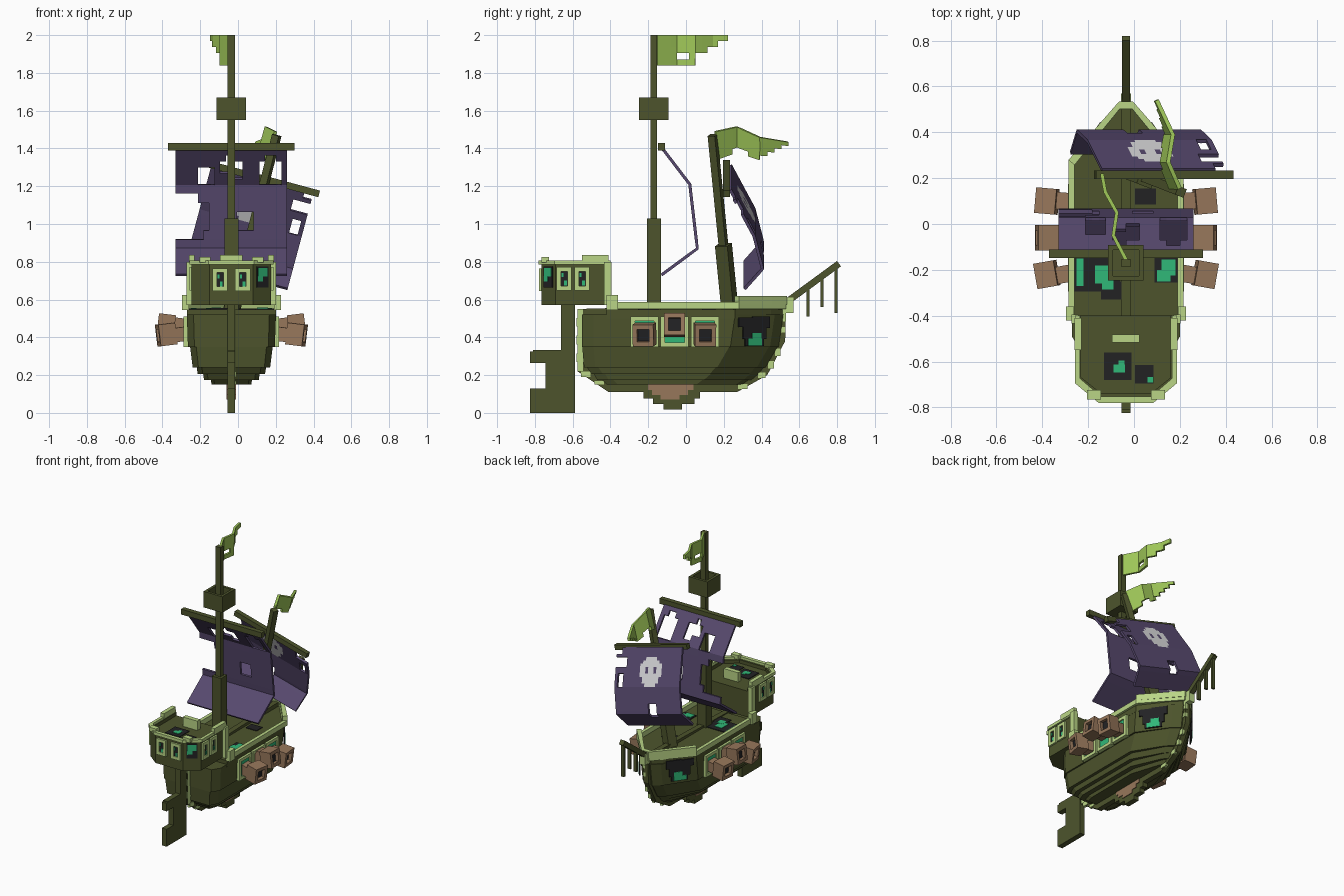
import bpy, bmesh, math
from mathutils import Vector, Matrix

if "Cube" in bpy.data.objects:
    bpy.data.objects.remove(bpy.data.objects["Cube"])

CX = -0.035  # ship centre line


def material(name, rgb):
    m = bpy.data.materials.new(name)
    m.diffuse_color = [((c / 255 + 0.055) / 1.055) ** 2.4 for c in rgb] + [1]
    m.use_nodes = True
    m.node_tree.nodes["Principled BSDF"].inputs["Base Color"].default_value = m.diffuse_color
    return m


OLIVE = material("olive wood", (77, 84, 44))
LIGHT = material("pale green trim", (186, 213, 134))
FLAG = material("flag green", (160, 200, 89))
PURPLE = material("purple cloth", (87, 73, 110))
BROWN = material("brown wood", (151, 119, 91))
BLACK = material("black", (34, 34, 36))
GLOW = material("bright green", (48, 184, 120))
GREY = material("pale grey", (218, 218, 220))


def finish(name, bm, mats):
    bmesh.ops.recalc_face_normals(bm, faces=bm.faces[:])
    me = bpy.data.meshes.new(name)
    bm.to_mesh(me)
    bm.free()
    for m in mats:
        me.materials.append(m)
    ob = bpy.data.objects.new(name, me)
    bpy.context.collection.objects.link(ob)
    return ob


def box(name, mat, c, size, rot=None, inset=None):
    """Box; inset = (local direction, border, depth, material) sinks one face."""
    bm = bmesh.new()
    bmesh.ops.create_cube(bm, size=1, matrix=Matrix.Diagonal((*size, 1)))
    mats = [mat]
    if inset:
        d, border, depth, inner = inset
        bm.normal_update()
        f = max(bm.faces, key=lambda f: f.normal.dot(Vector(d)))
        bmesh.ops.inset_individual(bm, faces=[f], thickness=border, use_even_offset=True)
        r = bmesh.ops.extrude_discrete_faces(bm, faces=[f])["faces"][0]
        bmesh.ops.translate(bm, verts=r.verts[:], vec=Vector(d) * -depth)
        r.material_index = 1
        mats.append(inner)
    bm.transform(Matrix.Translation(c) @ (rot or Matrix()))
    return finish(name, bm, mats)


def beam(name, mat, a, b, w):
    a, b = Vector(a), Vector(b)
    rot = (b - a).to_track_quat('Z', 'Y').to_matrix().to_4x4()
    return box(name, mat, (a + b) / 2, (w, w, (b - a).length), rot)


def loft(name, mat, low, high):
    bm = bmesh.new()
    n = len(low)
    v = [bm.verts.new(p) for p in low + high]
    bm.faces.new(v[:n])
    bm.faces.new(v[n:])
    for i in range(n):
        j = (i + 1) % n
        bm.faces.new((v[i], v[j], v[n + j], v[n + i]))
    return finish(name, bm, [mat])


def mirrored(half):
    return half + [(-x, y) for x, y in reversed(half)]


def at(outline, z):
    return [(x + CX, y, z) for x, y in outline]


def rail(name, mat, outline, z0, z1, k, ky, yc=-0.4):
    """Open wall following an outline, thickened towards (0, yc)."""
    inner = [(x * k, yc + (y - yc) * ky) for x, y in outline]
    ring = outline + inner[::-1]
    return loft(name, mat, at(ring, z0), at(ring, z1))


def sheet(name, rows, cols, pos, pick, mats, thick=0.016):
    """Cloth of square cells; pick returns a material index or None for a hole."""
    bm = bmesh.new()
    v = [[bm.verts.new(pos(r, c)) for c in range(cols + 1)] for r in range(rows + 1)]
    for r in range(rows):
        for c in range(cols):
            i = pick(r, c)
            if i is not None:
                f = bm.faces.new((v[r][c], v[r][c + 1], v[r + 1][c + 1], v[r + 1][c]))
                f.material_index = i
    for p in [p for p in bm.verts if not p.link_faces]:
        bm.verts.remove(p)
    ob = finish(name, bm, mats)
    s = ob.modifiers.new("thickness", 'SOLIDIFY')
    s.thickness, s.offset = thick, 0
    return ob


def along(path, counts):
    pts = [Vector(path[0])]
    for a, b, n in zip(path, path[1:], counts):
        pts += [Vector(a).lerp(Vector(b), (i + 1) / n) for i in range(n)]
    return pts


def cut(holes, r, c):
    return any(a <= r <= b and d <= c <= e for a, b, d, e in holes)


# Hull: overlapping strakes with a pointed bow
def hull_outline(w, y0, y1):
    return mirrored([(w * 0.85, y0), (w, y0 + 0.06), (w, y1 - 0.255), (w * 0.36, y1 - 0.045), (w * 0.12, y1)])


for i, (z0, z1, w0, w1, ya, yb, yc, yd) in enumerate([
        (0.15, 0.18, 0.105, 0.11, -0.42, -0.45, 0.31, 0.35), (0.175, 0.21, 0.145, 0.15, -0.47, -0.49, 0.35, 0.39),
        (0.205, 0.25, 0.178, 0.185, -0.50, -0.53, 0.38, 0.42), (0.24, 0.36, 0.205, 0.22, -0.54, -0.55, 0.42, 0.49),
        (0.35, 0.52, 0.23, 0.236, -0.55, -0.55, 0.49, 0.515)]):
    loft(f"hull_strake_{i}", OLIVE, at(hull_outline(w0, ya, yc), z0), at(hull_outline(w1, yb, yd), z1))
profile = [(-0.575, 0.55), (-0.575, 0.22), (-0.41, 0.11), (0.27, 0.11), (0.43, 0.2), (0.525, 0.38), (0.53, 0.58)]
loft("keel", OLIVE, [(CX - 0.02, y, z) for y, z in profile], [(CX + 0.02, y, z) for y, z in profile])
for y, w, z in [(-0.075, 0.30, 0.095), (-0.065, 0.22, 0.065), (-0.07, 0.10, 0.035)]:
    box("keel_fin", OLIVE, (CX, y, z), (0.04, w, 0.035))
for y, w, z in [(-0.08, 0.24, 0.135), (-0.085, 0.19, 0.11), (-0.085, 0.10, 0.085)]:
    box("keel_patch", BROWN, (CX, y, z), (0.05, w, 0.028))
# Ragged pale edging along the keel line at stern and bow
for k in range(7):
    box("stern_edging", LIGHT, (CX, -0.56, 0.245 + k * 0.047), (0.046, 0.028 + 0.012 * (k % 2), 0.047))
for y, z, w, h in [(-0.53, 0.205, 0.05, 0.03), (-0.46, 0.16, 0.05, 0.02), (0.3, 0.14, 0.05, 0.025),
                   (0.40, 0.20, 0.04, 0.03), (0.45, 0.255, 0.03, 0.04),
                   (0.485, 0.32, 0.03, 0.04), (0.515, 0.44, 0.025, 0.03), (0.51, 0.51, 0.04, 0.05)]:
    box("keel_edging", LIGHT, (CX + 0.014, y, z), (0.02, w, h))

# Deck, bulwark and pale rail
edge = mirrored([(0.236, -0.42), (0.236, 0.26), (0.09, 0.45), (0.03, 0.51)])
loft("deck", OLIVE, at(edge, 0.5), at(edge, 0.548))
edge = mirrored([(0.25, -0.42), (0.25, 0.28), (0.10, 0.45), (0.03, 0.53)])
rail("deck_rail", LIGHT, edge, 0.55, 0.587, 0.9, 0.968)
rail("bow_rail", LIGHT, mirrored([(0.25, 0.28), (0.10, 0.455), (0.03, 0.535)]), 0.575, 0.62, 0.9, 0.965)
box("stem_cap", LIGHT, (CX, 0.54, 0.57), (0.045, 0.06, 0.08))

# Rudder
box("rudder_post", OLIVE, (CX, -0.625, 0.285), (0.04, 0.075, 0.57))
for z, h, y in [(0.065, 0.13, -0.825), (0.2, 0.14, -0.745), (0.295, 0.06, -0.825), (0.325, 0.015, -0.81)]:
    box("rudder_blade", OLIVE, (CX, (y - 0.6) / 2, z), (0.04, -0.6 - y, h))

# Stern castle with chamfered rear corners
castle = mirrored([(0.21, -0.40), (0.21, -0.69), (0.115, -0.765)])
loft("castle", OLIVE, at(castle, 0.57), at(castle, 0.765))
rail("castle_wall", OLIVE, castle, 0.76, 0.79, 0.93, 0.93)
rail("castle_rail", LIGHT, mirrored([(0.222, -0.40), (0.222, -0.695), (0.12, -0.78)]), 0.785, 0.808, 0.9, 0.93)
box("castle_step", LIGHT, (CX, -0.5, 0.79), (0.12, 0.035, 0.09))
for s in (-1, 1):
    X = lambda x: CX + s * x
    box("castle_side_crest", LIGHT, (X(0.21), -0.48, 0.815), (0.03, 0.14, 0.04))
    box("castle_corner_crest", LIGHT, (X(0.14), -0.745, 0.81), (0.06, 0.04, 0.03))
    box("castle_corner_post", LIGHT, (X(0.222), -0.415, 0.685), (0.03, 0.04, 0.23))
    box("rail_step", LIGHT, (X(0.245), -0.39, 0.585), (0.035, 0.06, 0.08))
    # Windows
    box("rear_window", LIGHT, (X(0.06), -0.768, 0.705), (0.08, 0.022, 0.12), inset=((0, -1, 0), 0.023, 0.008, BLACK))
    box("rear_glow", GLOW, (X(0.06) + 0.007, -0.772, 0.682), (0.014, 0.009, 0.026))
    box("rear_glow", GLOW, (X(0.06) - 0.009, -0.772, 0.722), (0.01, 0.009, 0.02))
    for y in (-0.645, -0.55):
        box("side_window", LIGHT, (X(0.212), y, 0.71), (0.022, 0.08, 0.125), inset=((s, 0, 0), 0.023, 0.008, BLACK))
        box("side_glow", GLOW, (X(0.216), y + 0.007, 0.687), (0.009, 0.014, 0.026))
        box("side_glow", GLOW, (X(0.216), y - 0.009, 0.73), (0.009, 0.01, 0.02))
    # Broken holes in the bow, higher on the left side
    turn = Matrix.Rotation(-s * math.atan2(0.21, 0.15), 4, 'Z')
    up = 0.025 if s < 0 else 0
    for dy, z, w, h in [(0, 0.43, 0.15, 0.08), (-0.03, 0.48, 0.13, 0.05), (0.035, 0.48, 0.11, 0.06), (0.0, 0.375, 0.12, 0.04)]:
        box("bow_hole", BLACK, (X(0.166 - dy * 0.714), 0.362 + dy, z + up), (w, 0.009, h), turn)
    for dy, z, w, h in [(0.0, 0.375, 0.09, 0.035), (0.01, 0.405, 0.06, 0.035)]:
        box("bow_glow", GLOW, (X(0.169 - dy * 0.714), 0.364 + dy, z + up), (w, 0.009, h), turn)
    # Gun ports and cannons
    for y, z, zc, yaw, pitch in [(-0.22, 0.43, 0.415, -10, 7), (-0.06, 0.43, 0.465, 0, -7), (0.1, 0.43, 0.415, 5, 7)]:
        box("gun_port", LIGHT, (X(0.237), y, z), (0.032, 0.148, 0.16), inset=((s, 0, 0), 0.023, 0.01, GLOW))
        rot = Matrix.Rotation(math.radians(s * yaw), 4, 'Z') @ Matrix.Rotation(math.radians(s * pitch), 4, 'Y')
        box("cannon_barrel", BROWN, (X(0.275), y, zc), (0.11, 0.075, 0.075), rot)
        box("cannon_muzzle", BROWN, (X(0.345), y, zc), (0.09, 0.112, 0.115), rot,
            inset=((s, 0, 0), 0.024, 0.025, BLACK))
# One broken corner of the castle
turn = Matrix.Rotation(math.atan2(0.075, 0.095), 4, 'Z')
box("corner_hole", BLACK, (CX + 0.163, -0.728, 0.72), (0.075, 0.009, 0.11), turn)
for dx, z, w, h in [(0, 0.745, 0.06, 0.045), (-0.012, 0.71, 0.035, 0.03)]:
    box("corner_glow", GLOW, (CX + 0.164 + dx, -0.730 + dx * 0.79, z), (w, 0.009, h), turn)

# Deck damage: dark gaps with glow inside
for x, y, w, d, z in [(-0.16, -0.22, 0.2, 0.15, 0.549), (-0.1, -0.29, 0.09, 0.08, 0.550), (0.14, -0.2, 0.1, 0.11, 0.549),
                      (0.05, 0.12, 0.09, 0.07, 0.549), (-0.07, -0.62, 0.12, 0.12, 0.766), (0.045, -0.655, 0.08, 0.08, 0.766)]:
    box("deck_gap", BLACK, (x, y, z), (w, d, 0.008))
for x, y, w, d, z in [(-0.235, -0.21, 0.03, 0.12, 0.552), (-0.14, -0.22, 0.06, 0.08, 0.552), (-0.115, -0.26, 0.05, 0.05, 0.553),
                      (0.15, -0.19, 0.06, 0.07, 0.552), (0.13, -0.225, 0.06, 0.05, 0.553), (-0.065, -0.63, 0.05, 0.035, 0.769),
                      (-0.055, -0.61, 0.025, 0.03, 0.769), (0.072, -0.68, 0.025, 0.025, 0.769)]:
    box("deck_glow", GLOW, (x, y, z), (w, d, 0.008))

# Bowsprit with hanging rope ends
beam("bowsprit", OLIVE, (CX, 0.53, 0.585), (CX, 0.81, 0.79), 0.035)
for y, lo, hi in [(0.645, 0.51, 0.67), (0.72, 0.56, 0.725), (0.795, 0.53, 0.78)]:
    box("bowsprit_rope", OLIVE, (CX, y, (lo + hi) / 2), (0.025, 0.016, hi - lo))

# Main mast, lookout and yard
MY = -0.17
box("main_mast", OLIVE, (CX, MY, 1.25), (0.04, 0.035, 1.5))
box("main_mast_base", OLIVE, (CX, MY, 0.77), (0.075, 0.075, 0.52))
box("lookout", OLIVE, (CX, MY, 1.61), (0.155, 0.155, 0.12), inset=((0, 0, 1), 0.02, 0.07, OLIVE))
box("main_yard", OLIVE, (-0.035, -0.13, 1.41), (0.67, 0.036, 0.04))

# Main sail, torn
rows = along([(-0.125, 1.40), (0.02, 1.21), (0.06, 0.87), (-0.13, 0.73)], [6, 7, 4])
torn = [(3, 5, 4, 6), (2, 3, 8, 11), (4, 4, 10, 11), (1, 1, 9, 9), (7, 7, 0, 3), (8, 10, 0, 5), (11, 11, 0, 4), (9, 10, 11, 13),
        (2, 5, 15, 18), (1, 1, 16, 17)]
sheet("main_sail", 17, 20, lambda r, c: (-0.33 + c * 0.0295, rows[r][0], rows[r][1]),
      lambda r, c: None if cut(torn, r, c) else 0, [PURPLE])

# Leaning fore mast and yard
U, R = Vector((0.26, 0, 0.966)), Vector((0.966, 0, -0.26))
foot, top = Vector((-0.04, 0.235, 0.52)), Vector((0.205, 0.14, 1.47))
beam("fore_mast", OLIVE, foot, top, 0.04)
beam("fore_mast_base", OLIVE, foot, foot.lerp(top, 0.39), 0.07)
O = Vector((0.13, 0.215, 1.24))
beam("fore_yard", OLIVE, O - R * 0.31, O + R * 0.31, 0.036)

# Fore sail with skull emblem, on a finer grid
frows = along([(0.235, 0.0), (0.36, -0.24), (0.405, -0.42), (0.31, -0.53)], [12, 8, 5])
skull = ["..SSSS..", ".SSSSSS.", "SSSSSSSS", "SS.SS.SS", "SS.SS.SS", "SSSSSSSS", ".SSSSSS.", ".SSSSSS.", "..SSSS.."]
ftorn = [(3, 5, 20, 23), (8, 11, 21, 22), (17, 20, 9, 11), (0, 1, 22, 23)]


def fore_cell(r, c):
    if cut(ftorn, r, c):
        return None
    return int(3 <= r < 12 and 7 <= c < 15 and skull[r - 3][c - 7] == "S")


def fore_pos(r, c):
    p = O + R * ((c - 12) * 0.0233) + U * frows[r][1]
    return (p.x, frows[r][0], p.z)


sheet("fore_sail", 25, 24, fore_pos, fore_cell, [PURPLE, GREY])

# Tattered flags
mf = along([(-0.035, -0.155), (-0.09, -0.05), (-0.075, 0.05), (-0.125, 0.14), (-0.14, 0.22)], [3, 3, 3, 3])
mtorn = [(3, 3, 3, 4), (1, 4, 10, 11), (3, 4, 6, 11), (2, 4, 8, 11)]
sheet("main_flag", 5, 12, lambda r, c: (mf[c][0], mf[c][1], 2 - r * 0.032),
      lambda r, c: None if cut(mtorn, r, c) else 0, [FLAG], 0.016)
ff = along([(0.2, 0.155, 1.49), (0.15, 0.27, 1.515), (0.17, 0.39, 1.46), (0.10, 0.54, 1.435)], [4, 4, 4])
ftear = [(2, 4, 10, 11), (1, 1, 11, 11), (4, 4, 8, 11), (3, 3, 9, 11), (4, 4, 3, 5)]
sheet("fore_flag", 5, 12, lambda r, c: ff[c] - U * (r * 0.031 * (1 - c * 0.025)),
      lambda r, c: None if cut(ftear, r, c) else 0, [FLAG], 0.018)
